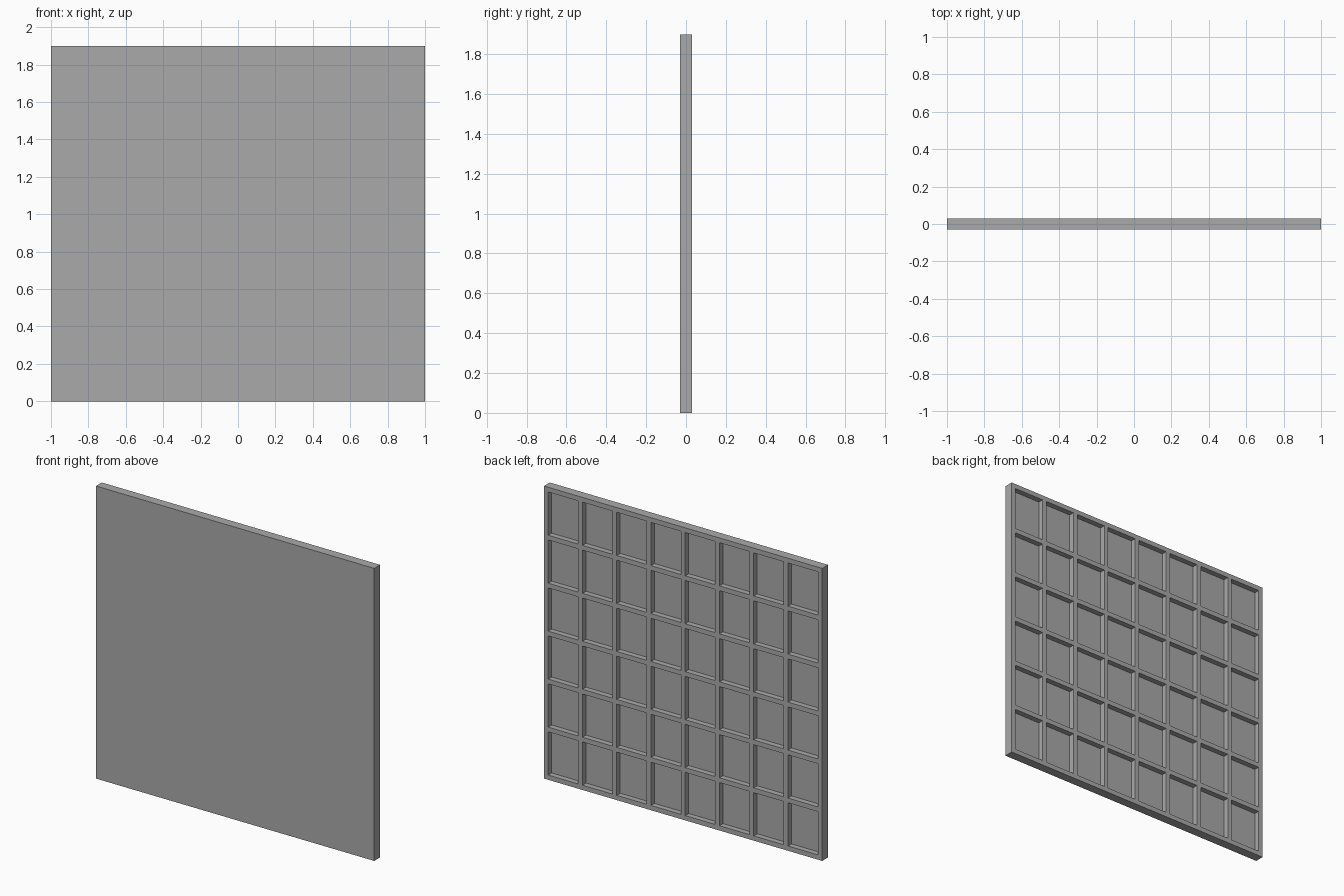
import bpy
import bmesh
from mathutils import Vector

WIDTH, THICK, HEIGHT = 2.0, 0.06, 1.9
COLS, ROWS = 8, 6
RIB = 0.031        # rib and border width
DEPTH = 0.036      # pocket depth

default = bpy.data.objects.get("Cube")
if default:
    bpy.data.objects.remove(default, do_unlink=True)

# Plain grey material
grey = bpy.data.materials.new("plain_grey")
grey.use_nodes = True
colour = (0.4, 0.4, 0.4, 1.0)
grey.diffuse_color = colour
grey.node_tree.nodes["Principled BSDF"].inputs["Base Color"].default_value = colour


def rib_edges(start, length, count):
    """Both edges of every pocket along one axis, and the pocket spans."""
    pitch = (length - RIB) / count
    return [(start + RIB + i * pitch, start + (i + 1) * pitch) for i in range(count)]


# Solid slab
bm = bmesh.new()
bmesh.ops.create_cube(bm, size=1.0)
bmesh.ops.scale(bm, vec=(WIDTH, THICK, HEIGHT), verts=bm.verts)
bmesh.ops.translate(bm, vec=(0, 0, HEIGHT / 2), verts=bm.verts)


def back_faces():
    return [f for f in bm.faces if f.normal.y > 0.9]


# Score the back face along the ribs
spans = {0: rib_edges(-WIDTH / 2, WIDTH, COLS), 2: rib_edges(0, HEIGHT, ROWS)}
for axis, pairs in spans.items():
    normal = Vector((0, 0, 0))
    normal[axis] = 1
    for value in (v for pair in pairs for v in pair):
        bm.normal_update()
        faces = back_faces()
        geom = set(faces)
        for f in faces:
            geom.update(f.edges, f.verts)
        bmesh.ops.bisect_plane(bm, geom=list(geom), dist=1e-5,
                               plane_co=normal * value, plane_no=normal)

# Sink the pockets, leaving the ribs standing
bm.normal_update()


def in_pocket(face):
    c = face.calc_center_median()
    return all(any(a < c[axis] < b for a, b in pairs) for axis, pairs in spans.items())


pockets = [f for f in back_faces() if in_pocket(f)]
walls = bmesh.ops.extrude_discrete_faces(bm, faces=pockets)["faces"]
floors = [f for f in walls if f.normal.y > 0.9 or f.calc_area() > 0.01]
bmesh.ops.translate(bm, vec=(0, -DEPTH, 0), verts=list({v for f in floors for v in f.verts}))
bmesh.ops.recalc_face_normals(bm, faces=bm.faces)

mesh = bpy.data.meshes.new("ribbed_panel")
bm.to_mesh(mesh)
bm.free()
mesh.materials.append(grey)
panel = bpy.data.objects.new("ribbed_panel", mesh)
bpy.context.collection.objects.link(panel)
